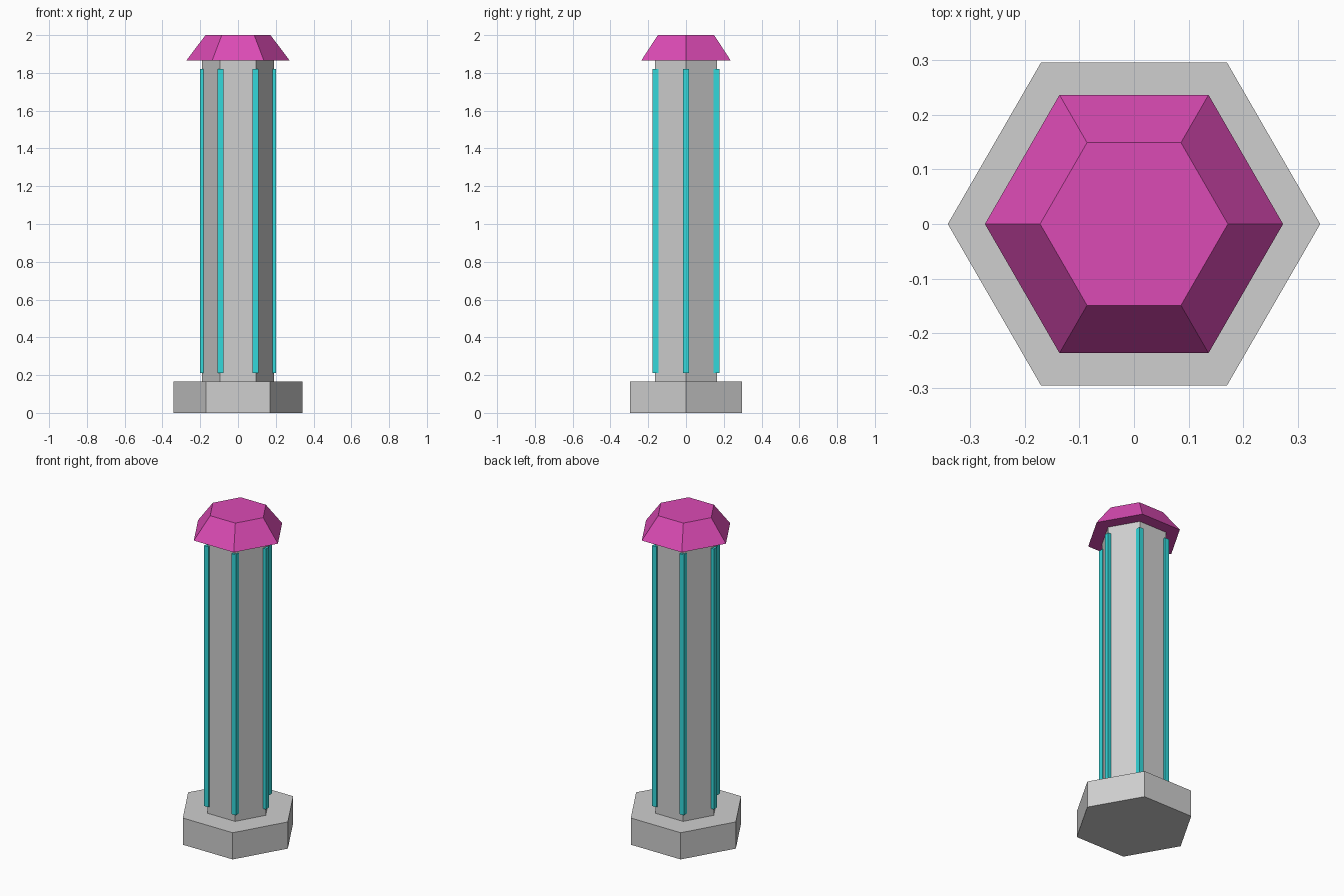
import bpy
import math

old = bpy.data.objects.get("Cube")
if old:
    bpy.data.objects.remove(old, do_unlink=True)


def material(name, rgb):
    mat = bpy.data.materials.new(name)
    mat.use_nodes = True
    color = (*rgb, 1)
    mat.diffuse_color = color
    mat.node_tree.nodes["Principled BSDF"].inputs["Base Color"].default_value = color
    return mat


grey = material("light_grey", (0.62, 0.62, 0.62))
magenta = material("magenta", (0.71, 0.07, 0.46))
cyan = material("cyan", (0.034, 0.69, 0.71))


def finish(name, mat):
    obj = bpy.context.object
    obj.name = name
    obj.data.materials.append(mat)
    return obj


def hex_part(name, bottom_radius, top_radius, z0, z1, mat):
    """Six-sided prism or frustum with corners on the x axis."""
    bpy.ops.mesh.primitive_cone_add(
        vertices=6, radius1=bottom_radius, radius2=top_radius,
        depth=z1 - z0, location=(0, 0, (z0 + z1) / 2))
    obj = finish(name, mat)
    obj.rotation_euler.z = math.radians(30)
    return obj


# Foot, shaft and tapered cap
hex_part("base", 0.341, 0.341, 0, 0.165, grey)
hex_part("column", 0.19, 0.19, 0.165, 1.866, grey)
hex_part("cap", 0.273, 0.172, 1.866, 2, magenta)

# Square light strips along the column's corners
strip_bottom, strip_top = 0.21, 1.82
for i in range(6):
    a = math.radians(60 * i)
    bpy.ops.mesh.primitive_cube_add(
        size=1,
        location=(0.186 * math.cos(a), 0.186 * math.sin(a),
                  (strip_bottom + strip_top) / 2))
    strip = finish(f"light_strip_{i + 1}", cyan)
    strip.scale = (0.03, 0.03, strip_top - strip_bottom)
